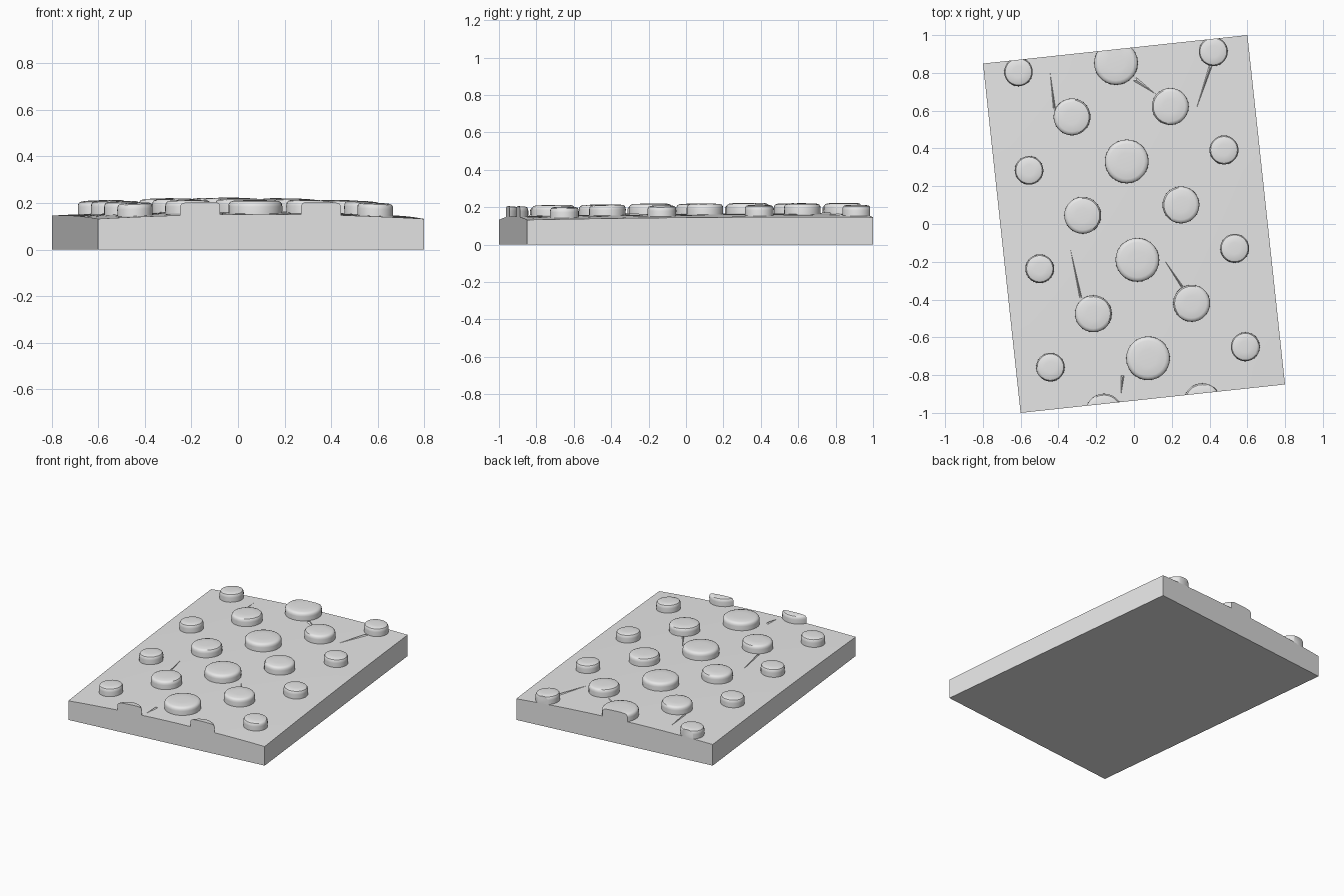
import bpy
import bmesh
import math
from mathutils import Vector, Matrix

if "Cube" in bpy.data.objects:
    bpy.data.objects.remove(bpy.data.objects["Cube"], do_unlink=True)

ANGLE = math.radians(6.14)
HALF_WIDTH = 0.704
HALF_LENGTH = 0.93
TURN = Matrix.Rotation(ANGLE, 4, "Z")
SEGMENTS = 28

grey = bpy.data.materials.new("plain grey")
grey.use_nodes = True
grey.diffuse_color = (0.8, 0.8, 0.8, 1)
grey.node_tree.nodes["Principled BSDF"].inputs["Base Color"].default_value = (0.8, 0.8, 0.8, 1)


def surface(x, y):
    """Height of the gently domed slab top."""
    local = TURN.inverted() @ Vector((x, y, 0))
    u, v = local.x / HALF_WIDTH, local.y / HALF_LENGTH
    return 0.165 - 0.02 * u * u - 0.006 * v * v + 0.007 * v


def finish(bm, name):
    bmesh.ops.recalc_face_normals(bm, faces=bm.faces[:])
    mesh = bpy.data.meshes.new(name)
    bm.to_mesh(mesh)
    bm.free()
    mesh.materials.append(grey)
    obj = bpy.data.objects.new(name, mesh)
    bpy.context.collection.objects.link(obj)
    bpy.ops.object.select_all(action="DESELECT")
    obj.select_set(True)
    bpy.context.view_layer.objects.active = obj
    bpy.ops.object.shade_smooth_by_angle(angle=math.radians(35))
    return obj


def trim_to_slab(bm):
    """Cut away whatever hangs over the slab sides and cap the cuts."""
    for axis, reach in ((Vector((1, 0, 0)), HALF_WIDTH), (Vector((0, 1, 0)), HALF_LENGTH)):
        for sign in (-1, 1):
            normal = TURN @ (axis * sign)
            geom = bm.verts[:] + bm.edges[:] + bm.faces[:]
            cut = bmesh.ops.bisect_plane(bm, geom=geom, plane_co=normal * reach,
                                         plane_no=normal, clear_outer=True)
            edges = [e for e in cut["geom_cut"] if isinstance(e, bmesh.types.BMEdge)]
            if edges:
                bmesh.ops.holes_fill(bm, edges=edges, sides=0)


# Slab: domed top, straight sides, flat underside
bm = bmesh.new()
bmesh.ops.create_grid(bm, x_segments=14, y_segments=18, size=1)
for v in bm.verts:
    v.co = TURN @ Vector((v.co.x * HALF_WIDTH, v.co.y * HALF_LENGTH, 0))
top = bm.faces[:]
rim = [e for e in bm.edges if e.is_boundary]
walls = bmesh.ops.extrude_edge_only(bm, edges=rim)["geom"]
lower = {v for v in walls if isinstance(v, bmesh.types.BMVert)}
for v in bm.verts:
    if v not in lower:
        v.co.z = surface(v.co.x, v.co.y)
bmesh.ops.holes_fill(bm, edges=[e for e in bm.edges if e.is_boundary], sides=0)
finish(bm, "slab")

# Stud cross-section: share of the radius, height above the slab
PROFILE = [(0.99, -0.02), (1, 0.03), (0.98, 0.042), (0.92, 0.05), (0.8, 0.054), (0.4, 0.056)]


def stud(name, cx, cy, radius):
    bm = bmesh.new()
    rings = []
    for share, height in PROFILE:
        ring = []
        for i in range(SEGMENTS):
            a = math.tau * i / SEGMENTS
            x = cx + math.cos(a) * radius * share
            y = cy + math.sin(a) * radius * share
            ring.append(bm.verts.new((x, y, surface(x, y) + height)))
        rings.append(ring)
    for low, high in zip(rings, rings[1:]):
        for i in range(SEGMENTS):
            j = (i + 1) % SEGMENTS
            bm.faces.new((low[i], low[j], high[j], high[i]))
    bm.faces.new(rings[0][::-1])
    bm.faces.new(rings[-1])
    trim_to_slab(bm)
    finish(bm, name)


# Five columns of four studs, following the slant of the slab
COLUMNS = [
    ("right_small_stud", -0.612, 0.805, 0.076),
    ("right_medium_stud", -0.328, 0.567, 0.098),
    ("middle_large_stud", -0.095, 0.852, 0.116),
    ("left_medium_stud", 0.192, 0.622, 0.098),
    ("left_small_stud", 0.42, 0.913, 0.077),
]
for name, x, y, radius in COLUMNS:
    for row in range(4):
        stud(f"{name}_{row + 1}", x + 0.0565 * row, y - 0.521 * row, radius)


def crease(name, start, end, width):
    """Thin tapering ridge running out from a stud."""
    a, b = Vector(start), Vector(end)
    side = (b - a).orthogonal().normalized() * width / 2
    spine = a.lerp(b, 0.1)
    bm = bmesh.new()
    points = [(a + side, -0.002), (a - side, -0.002), (b, -0.002), (spine, 0.008)]
    verts = [bm.verts.new((p.x, p.y, surface(p.x, p.y) + lift)) for p, lift in points]
    for ids in ((0, 1, 2), (0, 1, 3), (1, 2, 3), (2, 0, 3)):
        bm.faces.new([verts[i] for i in ids])
    finish(bm, name)


# Creases in the slab top
CREASES = [
    ((0, 0.77), (0.14, 0.67), 0.03),
    ((0.41, 0.85), (0.31, 0.55), 0.02),
    ((-0.42, 0.6), (-0.45, 0.85), 0.015),
    ((-0.28, -0.4), (-0.35, -0.07), 0.015),
    ((-0.06, -0.8), (-0.07, -0.92), 0.02),
    ((0.26, -0.34), (0.14, -0.16), 0.015),
]
for number, (start, end, width) in enumerate(CREASES, 1):
    crease(f"crease_{number}", start, end, width)
